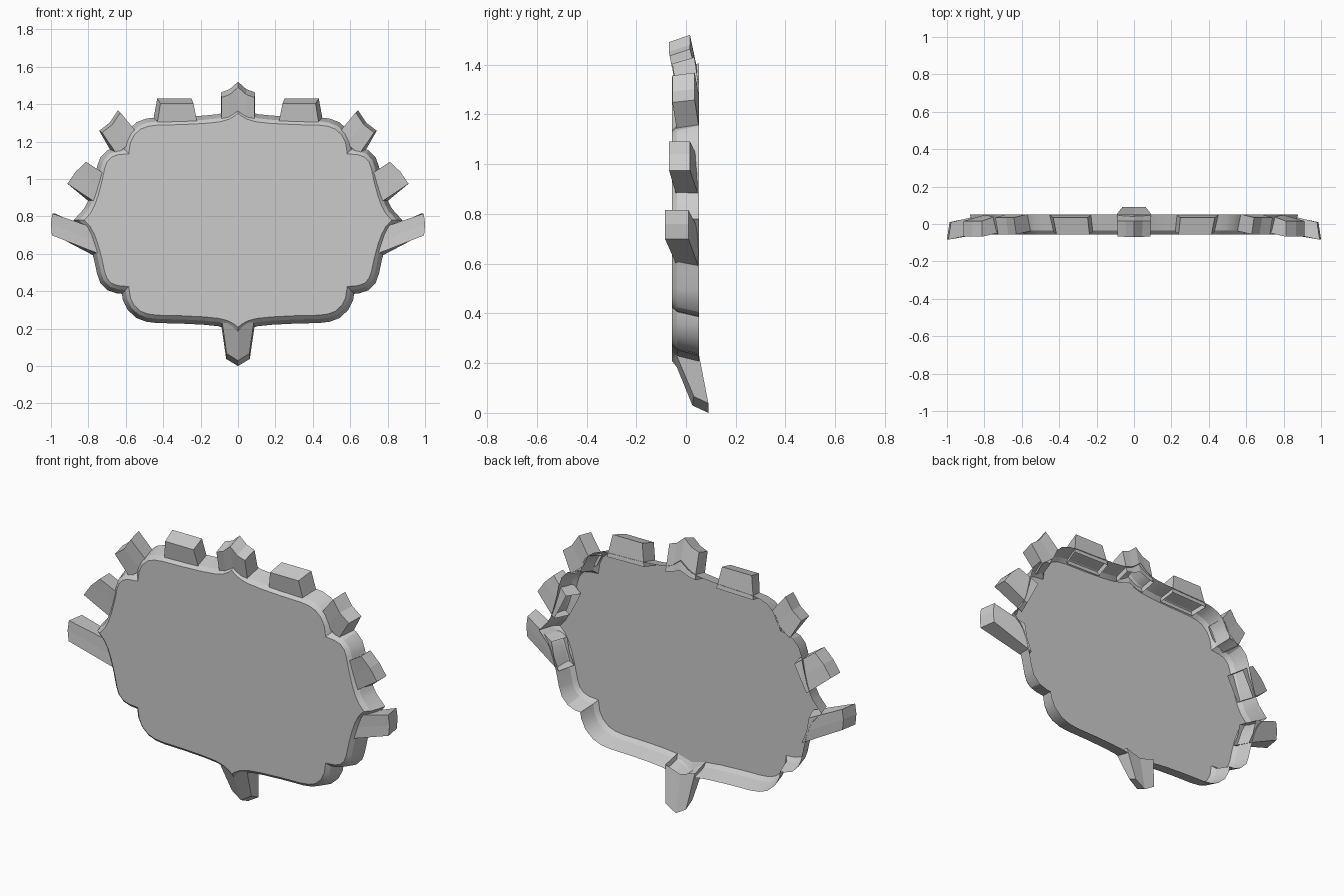
import bpy
from mathutils import Vector

if "Cube" in bpy.data.objects:
    bpy.data.objects.remove(bpy.data.objects["Cube"], do_unlink=True)

MID = 0.78  # height of the plaque centre

grey = bpy.data.materials.new("stone_grey")
grey.use_nodes = True
colour = (0.6, 0.6, 0.6, 1)
grey.diffuse_color = colour
grey.node_tree.nodes["Principled BSDF"].inputs["Base Color"].default_value = colour


def make(name, verts, faces, mirror=False):
    mesh = bpy.data.meshes.new(name)
    mesh.from_pydata(verts, [], faces)
    mesh.materials.append(grey)
    ob = bpy.data.objects.new(name, mesh)
    bpy.context.collection.objects.link(ob)
    if mirror:
        ob.modifiers.new("Mirror", 'MIRROR').use_mirror_merge = False
    return ob


def offset(loop, d):
    """Push a counter-clockwise loop outwards with limited mitres."""
    out = []
    for i, p in enumerate(loop):
        a = (p - loop[i - 1]).normalized()
        b = (loop[(i + 1) % len(loop)] - p).normalized()
        n1, n2 = Vector((a.y, -a.x)), Vector((b.y, -b.x))
        n = (n1 + n2).normalized()
        out.append(p + n * d * min(1.35, 1 / max(n.dot(n1), 0.1)))
    return out


# Plaque: one quarter of the ogee outline, reflected to all four corners
quarter = [(0, .572), (.02, .556), (.05, .539), (.10, .525), (.18, .517), (.30, .511),
           (.43, .508), (.48, .502), (.52, .487), (.555, .455), (.575, .415), (.584, .355),
           (.64, .350), (.675, .338), (.70, .312), (.713, .275), (.728, .205), (.748, .13),
           (.768, .075), (.79, .035), (.822, 0)]
rev = quarter[::-1]
outline = (rev + [(-x, z) for x, z in quarter[1:]]
           + [(-x, -z) for x, z in rev[1:]] + [(x, -z) for x, z in quarter[1:-1]])
outline = [Vector(p) for p in outline]

# Front panel, bevelled rim and flared wall, open at the back
verts = []
for d, y in ((0, -.056), (.02, -.036), (.042, .052)):
    verts += [(p.x, y, p.y + MID) for p in offset(outline, d)]
n = len(outline)
faces = [list(range(n))]
for ring in (0, n):
    for i in range(n):
        j = (i + 1) % n
        faces.append((ring + j, ring + i, ring + n + i, ring + n + j))
plaque = make("plaque_shell", verts, faces)
bpy.ops.object.select_all(action='DESELECT')
plaque.select_set(True)
bpy.context.view_layer.objects.active = plaque
bpy.ops.object.shade_smooth_by_angle(angle=0.42)


def stud(name, base, tip, base_y, tip_y, tip_scale, crease=0, mirror=True):
    """Leaning block between a base row and a tip row, both listed clockwise (x, z)."""
    m = len(base)
    verts = []
    for side in (0, 1):
        for row, ys, k in ((base, base_y, .955), (tip, tip_y, tip_scale)):
            for i, (x, z) in enumerate(row):
                s = k if side == 0 else 1
                bump = crease if side == 0 and 0 < i < m - 1 else 0
                verts.append((x * s, ys[side] - bump, MID + (z - MID) * s))
    b, t, bb, bt = 0, m, 2 * m, 3 * m
    faces = []
    for i in range(m - 1):
        j = i + 1
        faces.append((b + i, b + j, t + j, t + i))       # front
        faces.append((bb + j, bb + i, bt + i, bt + j))   # back
        faces.append((t + i, t + j, bt + j, bt + i))     # end
    e = m - 1
    faces.append((bb, b, t, bt))
    faces.append((b + e, bb + e, bt + e, t + e))
    return make(name, verts, faces, mirror)


# Crown pieces on the centre line
stud("top_centre_stud",
     [(-.092, 1.32), (-.05, 1.33), (0, 1.35), (.05, 1.33), (.092, 1.32)],
     [(-.092, 1.463), (-.045, 1.48), (0, 1.52), (.045, 1.48), (.092, 1.463)],
     (-.036, .052), (-.066, .016), .96, .003, False)
stud("bottom_centre_stud",
     [(.092, .235), (0, .205), (-.092, .235)],
     [(.063, .038), (0, 0), (-.063, .038)],
     (-.05, .052), (.032, .09), .962, .006, False)

# Mirrored pairs around the edge
stud("top_block", [(.225, 1.31), (.455, 1.305)], [(.248, 1.43), (.432, 1.43)],
     (-.036, .052), (-.055, .034), .96)
stud("corner_stud",
     [(.572, 1.278), (.605, 1.21), (.68, 1.15)],
     [(.642, 1.368), (.685, 1.302), (.742, 1.258)],
     (-.036, .052), (-.055, .035), .98)
stud("upper_side_stud",
     [(.71, 1.015), (.745, .945), (.785, .87)],
     [(.812, 1.092), (.867, 1.04), (.912, .975)],
     (-.036, .052), (-.068, .016), 1.0)
stud("lower_side_stud",
     [(.80, .735), (.785, .655), (.755, .582)],
     [(.978, .815), (.986, .76), (.98, .70)],
     (-.036, .052), (-.084, .01), 1.015)
